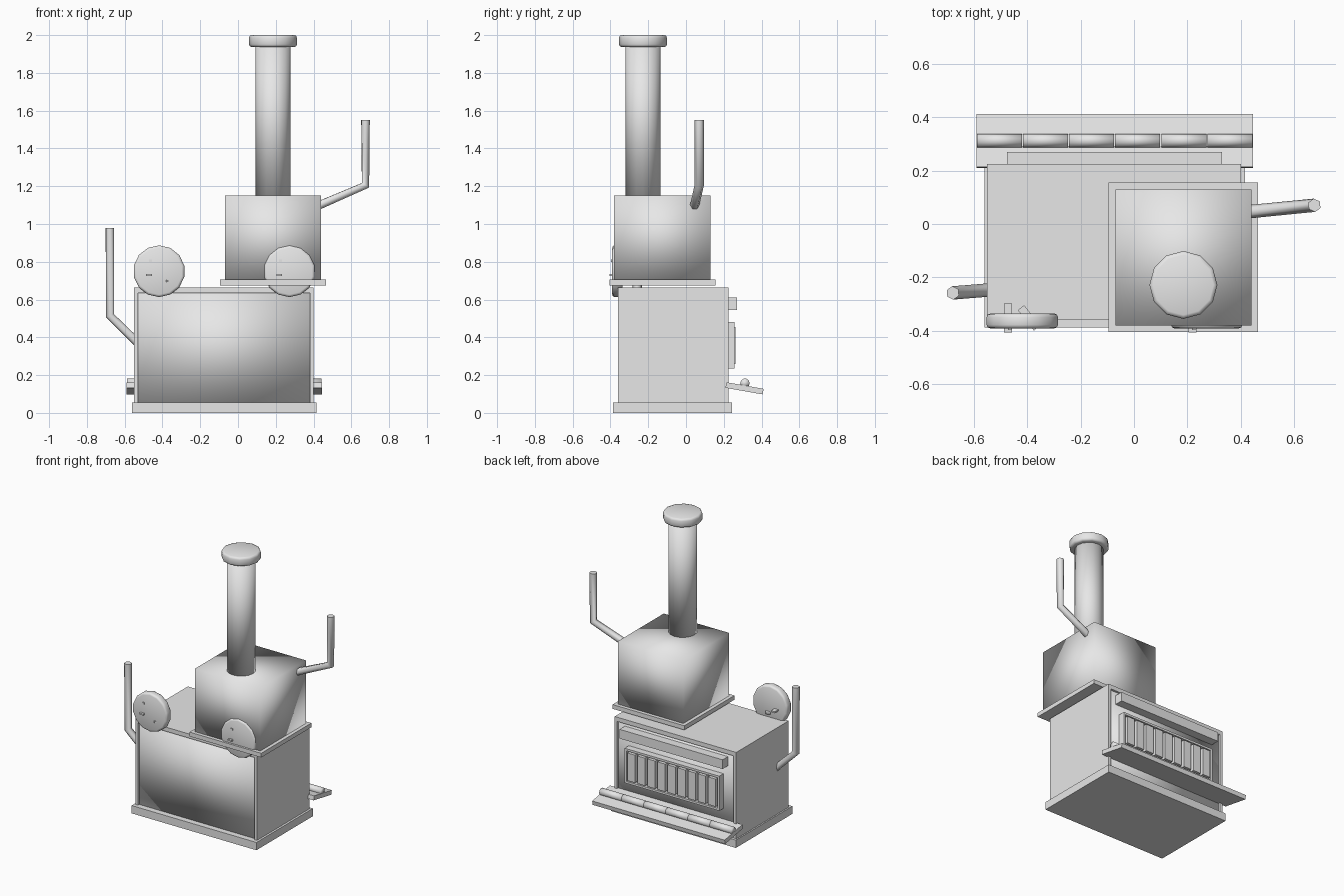
import bpy, bmesh, math
from mathutils import Matrix, Vector

cube = bpy.data.objects.get("Cube")
if cube:
    bpy.data.objects.remove(cube)

grey = bpy.data.materials.new("plain grey")
grey.use_nodes = True
grey.diffuse_color = (0.8, 0.8, 0.8, 1)
grey.node_tree.nodes["Principled BSDF"].inputs["Base Color"].default_value = (0.8, 0.8, 0.8, 1)


def finish(name, bm, smooth=False):
    """Turn a bmesh into a linked object."""
    mesh = bpy.data.meshes.new(name)
    for f in bm.faces:
        f.smooth = smooth
    bm.to_mesh(mesh)
    bm.free()
    mesh.materials.append(grey)
    ob = bpy.data.objects.new(name, mesh)
    bpy.context.collection.objects.link(ob)
    return ob


def box(name, x, y, z, smooth=False, turn=None):
    """Box from ranges, optionally turned about its own centre."""
    bm = bmesh.new()
    bmesh.ops.create_cube(bm, size=1)
    centre = Vector([sum(r) / 2 for r in (x, y, z)])
    size = [r[1] - r[0] for r in (x, y, z)]
    m = Matrix.Translation(centre) @ (turn or Matrix.Identity(4)) @ Matrix.Diagonal((*size, 1))
    bm.transform(m)
    return finish(name, bm, smooth)


def drum(name, radius, depth, centre, axis="Z", sides=12, bevel=0.0):
    """Smooth cylinder with optionally rounded rims."""
    bm = bmesh.new()
    bmesh.ops.create_cone(bm, cap_ends=True, segments=sides, radius1=radius,
                          radius2=radius, depth=depth)
    rot = {"Z": Matrix.Identity(4),
           "X": Matrix.Rotation(math.pi / 2, 4, "Y"),
           "Y": Matrix.Rotation(math.pi / 2, 4, "X")}[axis]
    bm.transform(Matrix.Translation(centre) @ rot)
    ob = finish(name, bm, True)
    if bevel:
        mod = ob.modifiers.new("rounded rim", "BEVEL")
        mod.width = bevel
        mod.segments = 2
        mod.limit_method = "ANGLE"
        mod.angle_limit = math.radians(60)
    return ob


def pipe(name, points, radius):
    """Bent rod along a path."""
    curve = bpy.data.curves.new(name, "CURVE")
    curve.dimensions = "3D"
    curve.bevel_depth = radius
    curve.bevel_resolution = 1
    curve.use_fill_caps = True
    spline = curve.splines.new("POLY")
    spline.points.add(len(points) - 1)
    for p, co in zip(spline.points, points):
        p.co = (*co, 1)
    curve.materials.append(grey)
    ob = bpy.data.objects.new(name, curve)
    bpy.context.collection.objects.link(ob)
    bpy.ops.object.select_all(action="DESELECT")
    ob.select_set(True)
    bpy.context.view_layer.objects.active = ob
    bpy.ops.object.convert(target="MESH")


# Main cabinet: plinth, core and a thin shell leaving front and back recessed
box("base_slab", (-0.56, 0.415), (-0.387, 0.243), (0, 0.055))
box("cabinet_core", (-0.53, 0.38), (-0.345, 0.21), (0.055, 0.64), smooth=True)
box("cabinet_top", (-0.55, 0.4), (-0.36, 0.225), (0.635, 0.665))
box("cabinet_right_wall", (-0.55, -0.53), (-0.36, 0.225), (0.055, 0.635))
box("cabinet_left_wall", (0.38, 0.4), (-0.36, 0.225), (0.055, 0.635))

# Upper box on its plate
box("upper_plate", (-0.095, 0.465), (-0.405, 0.155), (0.675, 0.705))
box("upper_box", (-0.07, 0.44), (-0.38, 0.13), (0.705, 1.15), smooth=True)

# Chimney
drum("chimney_pipe", 0.092, 0.81, (0.185, -0.228, 1.54), sides=16)
drum("chimney_cap", 0.127, 0.063, (0.185, -0.228, 1.9685), sides=12, bevel=0.014)

# Bent side arms
pipe("left_arm", [(0.42, 0.045, 1.095), (0.675, 0.07, 1.205), (0.675, 0.07, 1.55)], 0.025)
pipe("right_arm", [(-0.52, -0.245, 0.36), (-0.678, -0.258, 0.515), (-0.678, -0.258, 0.98)], 0.025)

# Two round dials with small pegs
for side, cx in (("right", -0.418), ("left", 0.272)):
    drum(side + "_dial", 0.137, 0.055, (cx, -0.363, 0.75), "Y", 14, 0.013)
    box(side + "_dial_dot", (cx - 0.054, cx - 0.038), (-0.396, -0.38), (0.8, 0.812))
    box(side + "_dial_bar", (cx - 0.068, cx - 0.038), (-0.406, -0.297), (0.725, 0.736))
    box(side + "_dial_peg", (cx + 0.01, cx + 0.04), (-0.4, -0.303), (0.692, 0.704),
        turn=Matrix.Rotation(math.radians(38), 4, "Z"))

# Rear rail and slatted grille
box("rear_rail", (-0.475, 0.33), (0.2, 0.27), (0.545, 0.61))
gx0, gx1, gz0, gz1, rim = -0.44, 0.3, 0.235, 0.48, 0.015
box("grille_back", (gx0, gx1), (0.2, 0.232), (gz0, gz1))
for name, z in (("lower", gz0), ("upper", gz1 - rim)):
    box("grille_rim_" + name, (gx0, gx1), (0.23, 0.257), (z, z + rim))
for name, x in (("right", gx0), ("left", gx1 - rim)):
    box("grille_rim_" + name, (x, x + rim), (0.23, 0.257), (gz0, gz1))
count = 9
step = (gx1 - gx0 - 2 * rim) / count
for i in range(count):
    x = gx0 + rim + step * (i + 0.5)
    box("grille_slat", (x - 0.03, x + 0.03), (0.23, 0.262), (gz0 + 0.025, gz1 - 0.025))

# Sloping rear shelf carrying a row of rollers
box("rear_shelf", (-0.59, 0.445), (0.21, 0.41), (0.115, 0.145),
    turn=Matrix.Rotation(math.radians(-10), 4, "X"))
length = 1.035 / 6
for i in range(6):
    drum("shelf_roller", 0.025, length - 0.004,
         (-0.59 + length * (i + 0.5), 0.312, 0.157), "X", 10)
